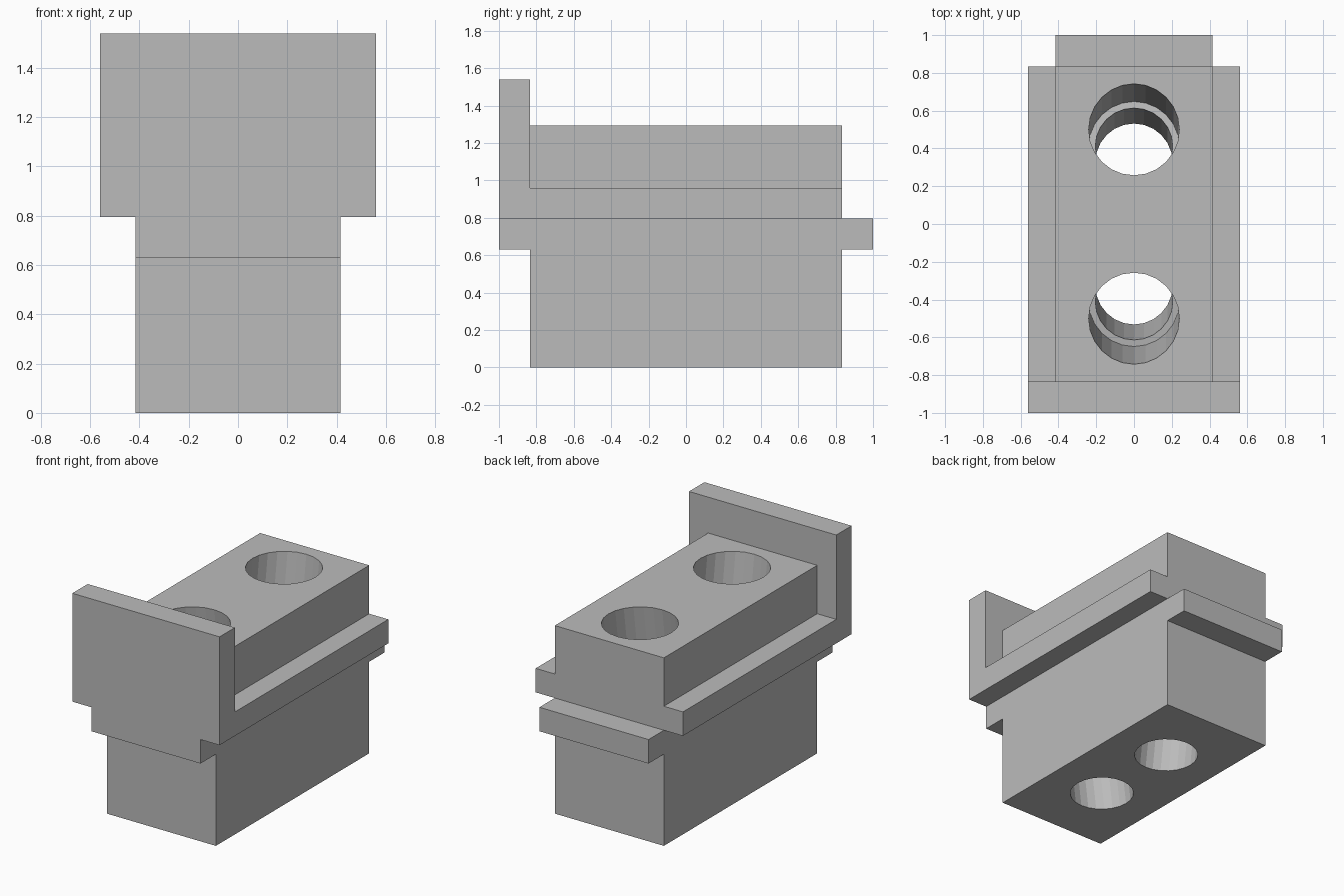
import bpy
import math
from mathutils import Vector

cube = bpy.data.objects.get("Cube")
if cube:
    bpy.data.objects.remove(cube, do_unlink=True)

grey = bpy.data.materials.new("plain grey")
grey.use_nodes = True
colour = (0.5, 0.5, 0.5, 1)
grey.diffuse_color = colour
grey.node_tree.nodes["Principled BSDF"].inputs["Base Color"].default_value = colour

HALF_W, FLANGE_W, HALF_L = 0.415, 0.56, 0.833
RIM_BASE, RIM_TOP, FLANGE_TOP, BODY_TOP, PLATE_TOP = 0.63, 0.795, 0.96, 1.293, 1.54


def box(name, half_x, y0, y1, z0, z1):
    bpy.ops.mesh.primitive_cube_add(size=1, location=(0, (y0 + y1) / 2, (z0 + z1) / 2))
    ob = bpy.context.object
    ob.name = name
    ob.scale = (2 * half_x, y1 - y0, z1 - z0)
    bpy.ops.object.transform_apply(location=False, rotation=False, scale=True)
    ob.data.materials.append(grey)
    return ob


def rod(name, radius, start, end):
    axis = end - start
    bpy.ops.mesh.primitive_cylinder_add(vertices=24, radius=radius, depth=axis.length,
                                        location=(start + end) / 2)
    ob = bpy.context.object
    ob.name = name
    # Tilt about x only, so the bore leans along the length
    ob.rotation_euler.x = -math.atan2(axis.y, axis.z)
    ob.hide_render = True
    ob.data.materials.append(grey)
    return ob


def combine(target, tool, operation):
    bpy.context.view_layer.objects.active = target
    mod = target.modifiers.new(tool.name, 'BOOLEAN')
    mod.operation = operation
    mod.solver = 'EXACT'
    mod.object = tool
    bpy.ops.object.modifier_apply(modifier=mod.name)
    bpy.data.objects.remove(tool, do_unlink=True)


# Main block, with end rims, side flanges and the upright front plate
body = box("slotted_block", HALF_W, -HALF_L, HALF_L, 0, BODY_TOP)
for part in (
    box("end_rims", HALF_W, -1, 1, RIM_BASE, RIM_TOP),
    box("side_flanges", FLANGE_W, -1, HALF_L, RIM_TOP, FLANGE_TOP),
    box("front_plate", FLANGE_W, -1, -HALF_L, RIM_TOP, PLATE_TOP),
):
    combine(body, part, 'UNION')

# Two leaning stepped bores, closer together at the bottom
for side in (1, -1):
    top = Vector((0, side * 0.5, BODY_TOP))
    bottom = Vector((0, side * 0.325, 0))
    step = bottom.lerp(top, 0.49)
    combine(body, rod("narrow_bore", 0.205, bottom.lerp(top, -0.2), bottom.lerp(top, 0.6)),
            'DIFFERENCE')
    combine(body, rod("wide_bore", 0.24, step, bottom.lerp(top, 1.2)), 'DIFFERENCE')

bpy.ops.object.select_all(action='DESELECT')
body.select_set(True)
bpy.context.view_layer.objects.active = body
bpy.ops.object.shade_flat()
